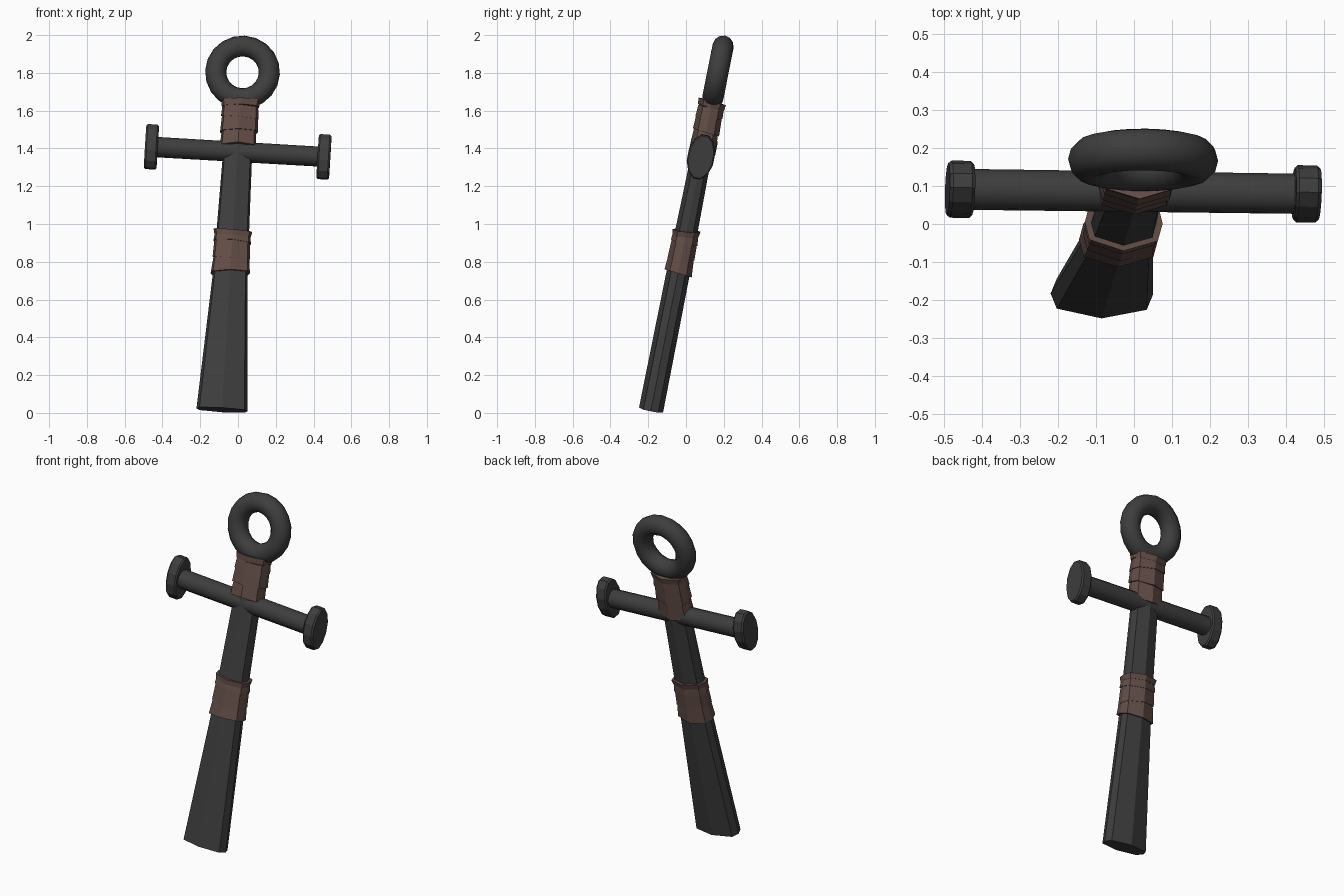
import bpy, bmesh, math
from mathutils import Vector, Matrix

if "Cube" in bpy.data.objects:
    bpy.data.objects.remove(bpy.data.objects["Cube"])

# Leaning local frame: U across, V depth, W up the shaft
W = Vector((0.061, 0.198, 1)).normalized()
U = Vector((1, -0.013, -0.057))
U = (U - W * U.dot(W)).normalized()
V = W.cross(U)
FRAME = Matrix.Translation((-0.085, -0.185, 0.016)) @ Matrix((U, V, W)).transposed().to_4x4()


def material(name, col):
    m = bpy.data.materials.new(name)
    m.diffuse_color = (*col, 1)
    m.use_nodes = True
    m.node_tree.nodes["Principled BSDF"].inputs["Base Color"].default_value = m.diffuse_color
    return m


IRON = material("dark iron", (0.048, 0.048, 0.048))
LEATHER = material("brown leather", (0.125, 0.075, 0.063))

OCT = [(1, 0), (0.88, 0.62), (0, 1), (-0.88, 0.62),
       (-1, 0), (-0.88, -0.62), (0, -1), (0.88, -0.62)]


def circle(n):
    return [(math.cos(2 * math.pi * (i + .5) / n), math.sin(2 * math.pi * (i + .5) / n)) for i in range(n)]


def loft(name, section, rings, mat, local=Matrix(), smooth=False):
    """rings: (height, half width, half depth, tilt x, tilt y)"""
    bm = bmesh.new()
    loops = []
    for h, a, b, tx, ty in rings:
        loops.append([bm.verts.new((x * a, y * b, h + tx * x * a + ty * y * b)) for x, y in section])
    n = len(section)
    for lo, hi in zip(loops, loops[1:]):
        for i in range(n):
            bm.faces.new((lo[i], lo[(i + 1) % n], hi[(i + 1) % n], hi[i]))
    bm.faces.new(loops[0][::-1])
    bm.faces.new(loops[-1])
    bmesh.ops.recalc_face_normals(bm, faces=bm.faces)
    me = bpy.data.meshes.new(name)
    bm.to_mesh(me)
    bm.free()
    return finish(bpy.data.objects.new(name, me), mat, local, smooth, link=True)


def finish(ob, mat, local, smooth, link=False):
    if link:
        bpy.context.collection.objects.link(ob)
    ob.data.materials.clear()
    ob.data.materials.append(mat)
    ob.data.transform(FRAME @ local)
    if smooth:
        bpy.ops.object.select_all(action='DESELECT')
        ob.select_set(True)
        bpy.context.view_layer.objects.active = ob
        bpy.ops.object.shade_smooth_by_angle(angle=math.radians(50))
    return ob


# Flared shaft, continuing up inside the grip to the ring
loft("shaft", OCT, [(0, 0.135, 0.065, 0, 0), (0.75, 0.091, 0.062, 0, 0),
                    (1.39, 0.077, 0.054, 0, 0), (1.66, 0.075, 0.05, 0, 0)], IRON)

# Ring at the top
bpy.ops.mesh.primitive_torus_add(major_segments=20, minor_segments=12, major_radius=0.142, minor_radius=0.056)
ring = bpy.context.object
ring.name = "top_ring"
finish(ring, IRON, Matrix.Translation((0, 0, 1.825)) @ Matrix.Rotation(math.pi / 2, 4, 'X'), True)

# Crossbar and its flattened end caps (loft axis laid along U)
BAR = Matrix.Translation((0, 0, 1.395)) @ Matrix.Rotation(math.pi / 2, 4, 'Y')
loft("crossbar", circle(12), [(-0.45, 0.054, 0.054, 0, 0), (0.46, 0.053, 0.053, 0, 0)], IRON, BAR, True)
for side, name in ((-1, "left_end_cap"), (1, "right_end_cap")):
    loft(name, circle(12), [(side * 0.424, 0.115, 0.066, 0, 0), (side * 0.432, 0.122, 0.073, 0, 0),
                            (side * 0.482, 0.122, 0.073, 0, 0), (side * 0.491, 0.115, 0.066, 0, 0)],
         IRON, BAR)

# Leather wraps: overlapping flared bands, each a little crooked
# (bottom, top, bottom width, top width, tilt x, tilt y)
lower = [(0.738, 0.84, 0.104, 0.093, 0.06, -0.1), (0.815, 0.925, 0.099, 0.094, -0.08, 0.1),
         (0.905, 0.955, 0.1, 0.093, -0.04, -0.05), (0.94, 0.97, 0.096, 0.103, -0.03, 0.1)]
upper = [(1.415, 0.02 + 1.49, 0.097, 0.091, 0.04, -0.3), (1.50, 1.6, 0.1, 0.094, 0.05, -0.1),
         (1.58, 1.645, 0.1, 0.094, -0.04, 0.1), (1.635, 1.668, 0.098, 0.104, 0.04, -0.08)]
for label, bands in (("shaft_wrap", lower), ("grip_wrap", upper)):
    for i, (z0, z1, w0, w1, tx, ty) in enumerate(bands):
        loft(f"{label}_{i + 1}", OCT, [(z0, w0, w0 * 0.72, tx, ty), (z1, w1, w1 * 0.72, tx, ty)], LEATHER)
